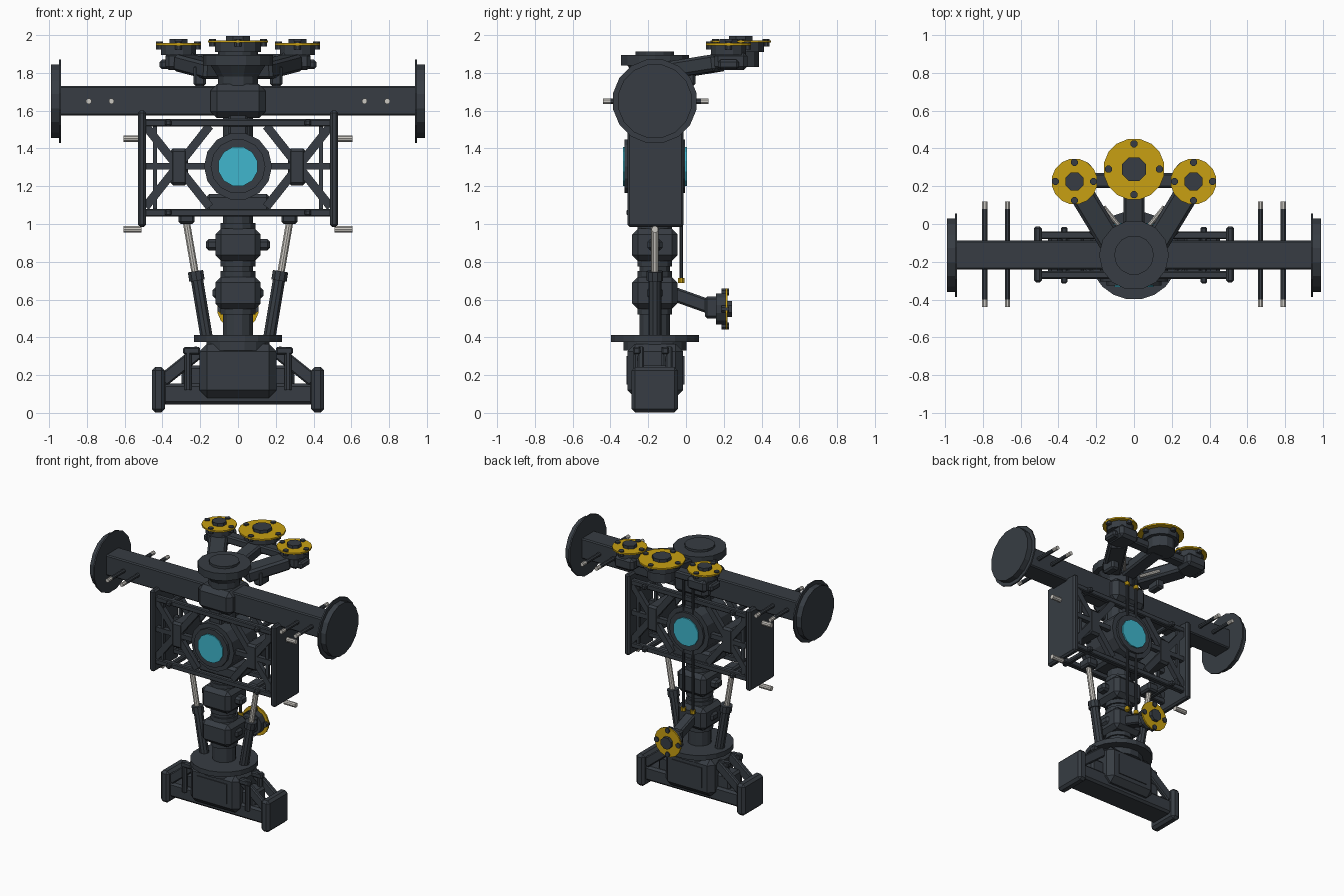
import bpy, bmesh, math
from mathutils import Vector, Matrix

if "Cube" in bpy.data.objects:
    bpy.data.objects.remove(bpy.data.objects["Cube"])


def material(name, rgb):
    m = bpy.data.materials.new(name)
    m.use_nodes = True
    m.diffuse_color = (*rgb, 1)
    m.node_tree.nodes["Principled BSDF"].inputs["Base Color"].default_value = (*rgb, 1)
    return m


DARK = material("dark steel", (0.038, 0.046, 0.056))
GOLD = material("gold", (0.58, 0.35, 0.006))
CYAN = material("cyan glass", (0.05, 0.47, 0.61))
PALE = material("pale metal", (0.6, 0.58, 0.54))
Y0 = -0.165  # depth of the main axis
SIDES = (("left", 1), ("right", -1))


def finish(name, bm, mat):
    me = bpy.data.meshes.new(name)
    bm.to_mesh(me)
    bm.free()
    me.materials.append(mat)
    ob = bpy.data.objects.new(name, me)
    bpy.context.collection.objects.link(ob)
    return ob


def placed_cube(name, matrix, bevel, mat):
    bm = bmesh.new()
    bmesh.ops.create_cube(bm, size=1, matrix=matrix)
    if bevel:
        bmesh.ops.bevel(bm, geom=bm.edges[:], offset=bevel, segments=1, affect='EDGES')
    return finish(name, bm, mat)


def box(name, x, y, z, bevel=0.0, mat=DARK):
    """Box from (low, high) ranges."""
    mid = [(a + b) / 2 for a, b in (x, y, z)]
    size = [abs(b - a) for a, b in (x, y, z)]
    return placed_cube(name, Matrix.Translation(mid) @ Matrix.Diagonal((*size, 1)), bevel, mat)


def span(p, q):
    p, q = Vector(p), Vector(q)
    rot = (q - p).to_track_quat('Z', 'Y').to_matrix().to_4x4()
    return Matrix.Translation((p + q) / 2) @ rot, (q - p).length


def bar(name, p, q, wide, tall, bevel=0.0, mat=DARK):
    m, length = span(p, q)
    return placed_cube(name, m @ Matrix.Diagonal((wide, tall, length, 1)), bevel, mat)


def rod(name, p, q, r, sides=12, mat=DARK, r2=None):
    m, length = span(p, q)
    bm = bmesh.new()
    bmesh.ops.create_cone(bm, cap_ends=True, segments=sides, radius1=r,
                          radius2=r if r2 is None else r2, depth=length,
                          matrix=m @ Matrix.Rotation(math.pi / sides, 4, 'Z'))
    return finish(name, bm, mat)


def upright(name, z0, z1, r, sides=12, r2=None):
    return rod(name, (0, Y0, z0), (0, Y0, z1), r, sides, r2=r2)


def flange(name, center, axis, r):
    """Gold bolted plate with a dark hub behind and a nub in front."""
    c, a = Vector(center), Vector(axis)
    u = a.orthogonal().normalized()
    rod(name + "_hub", c - a * 0.05, c, r * 0.78, 12)
    rod(name + "_plate", c, c + a * 0.012, r, 16, GOLD)
    rod(name + "_nub", c + a * 0.01, c + a * 0.035, r * 0.42, 8)
    for i in range(4):
        off = Matrix.Rotation(math.radians(45 + 90 * i), 3, a) @ u * r * 0.87
        off = off * 0.95
        rod(f"{name}_bolt_{i}", c + off - a * 0.02, c + off + a * 0.02, 0.02, 8)


# Cross beam and its end discs
box("cross_beam", (-0.95, 0.95), (Y0 - 0.077, Y0 + 0.077), (1.575, 1.73), 0.008)
box("beam_hub", (-0.145, 0.145), (-0.3, -0.03), (1.56, 1.74), 0.035)
for side, s in SIDES:
    for label, x0, x1, r in (("rim", 0.937, 0.948, 0.225), ("disc", 0.945, 0.99, 0.198)):
        rod(f"{side}_end_{label}", (s * x0, Y0, 1.65), (s * x1, Y0, 1.65), r, 16)
    for i, x in enumerate((0.67, 0.79)):
        rod(f"{side}_cross_rod_{i}", (s * x, -0.40, 1.65), (s * x, 0.08, 1.65), 0.015, 8)
        for y0, y1 in ((-0.44, -0.395), (0.075, 0.12)):
            rod(f"{side}_rod_tip_{i}", (s * x, y0, 1.65), (s * x, y1, 1.65), 0.015, 8, PALE)

# Spine column and head cap
upright("spine", 0.38, 1.8, 0.083)
upright("head_neck", 1.72, 1.79, 0.11)
upright("head_flare", 1.78, 1.84, 0.11, r2=0.15)
upright("head_cap", 1.84, 1.895, 0.185, 14)
upright("head_lid", 1.89, 1.912, 0.105, 14)
for i, z in enumerate((0.805, 0.55)):
    box(f"vertebra_{i}", (-0.12, 0.12), (-0.285, -0.045), (z, z + 0.17), 0.03)
    box(f"vertebra_wing_{i}", (-0.17, 0.17) if i == 0 else (-0.135, 0.135),
        (Y0 - 0.04, Y0 + 0.04), (z + 0.055, z + 0.115), 0.015)
    upright(f"vertebra_ring_{i}", z - 0.03, z + 0.2, 0.095)
box("waist_block", (-0.17, 0.17), (-0.25, -0.06), (1.06, 1.16), 0.02)

# Round core with a window on both faces
rod("core", (0, -0.305, 1.305), (0, -0.02, 1.305), 0.18, 14)
rod("core_ring", (0, -0.325, 1.305), (0, -0.004, 1.305), 0.145, 14)
rod("core_window", (0, -0.334, 1.305), (0, 0.005, 1.305), 0.107, 12, CYAN)
box("core_neck", (-0.05, 0.05), (-0.28, -0.05), (1.42, 1.6), 0.01)

# Truss frames, side panels and pegs
for face, y in (("front", -0.27), ("back", -0.06)):
    for z in (1.06, 1.535):
        bar(f"{face}_rail", (-0.5, y, z), (0.5, y, z), 0.04, 0.04, 0.006)
    bar(f"{face}_mid_rail", (-0.5, y, 1.305), (0.5, y, 1.305), 0.035, 0.035)
    for side, s in SIDES:
        for za, zb in ((1.52, 1.09), (1.09, 1.52)):
            bar(f"{side}_{face}_brace", (s * 0.49, y, za), (s * 0.15, y, zb), 0.035, 0.045)
        bar(f"{side}_{face}_post", (s * 0.44, y, 1.05), (s * 0.44, y, 1.54), 0.022, 0.022)
for side, s in SIDES:
    box(f"{side}_panel", (s * 0.487, s * 0.53), (-0.31, -0.012), (0.985, 1.6), 0.012)
    box(f"{side}_truss_block", (s * 0.265, s * 0.36), (-0.29, -0.04), (1.205, 1.4), 0.015)
    for z in (1.06, 1.535):
        bar(f"{side}_tie", (s * 0.37, -0.315, z), (s * 0.37, -0.015, z), 0.035, 0.035, 0.008)
    for z in (0.972, 1.452):
        rod(f"{side}_peg", (s * 0.51, Y0, z), (s * 0.605, Y0, z), 0.018, 10, PALE)

    # Hydraulic struts
    box(f"{side}_strut_mount", (s * 0.23, s * 0.315), (-0.22, -0.11), (1.0, 1.065), 0.012)
    rod(f"{side}_piston", (s * 0.275, Y0, 1.02), (s * 0.22, Y0, 0.7), 0.02, 10, PALE)
    rod(f"{side}_strut_sleeve", (s * 0.223, Y0, 0.74), (s * 0.163, Y0, 0.38), 0.034, 10)
    rod(f"{side}_strut_collar", (s * 0.225, Y0, 0.75), (s * 0.217, Y0, 0.7), 0.043, 10)

    # Upper side arms
    bar(f"{side}_arm", (s * 0.12, -0.1, 1.81), (s * 0.29, 0.18, 1.855), 0.13, 0.09, 0.015)
    box(f"{side}_arm_foot", (s * 0.17, s * 0.235), (-0.06, 0.05), (1.73, 1.84), 0.012)
    box(f"{side}_arm_head", (s * 0.225, s * 0.385), (0.15, 0.325), (1.815, 1.91), 0.02)
    box(f"{side}_arm_wing", (s * 0.36, s * 0.415), (0.17, 0.28), (1.82, 1.87), 0.012)
    flange(f"{side}_top_flange", (s * 0.315, 0.225, 1.945), (0, 0, 1), 0.122)
    rod(f"{side}_arm_piston", (s * 0.07, -0.02, 1.8), (s * 0.16, 0.09, 1.83), 0.012, 8, PALE)

    # Cables up the back with clamps
    rod(f"{side}_cable", (s * 0.04, -0.025, 0.69), (s * 0.04, -0.025, 1.76), 0.011, 8)
    for z in (0.7, 1.7):
        rod(f"{side}_cable_clamp", (s * 0.04, -0.025, z - 0.013),
            (s * 0.04, -0.025, z + 0.013), 0.019, 8, GOLD)

# Middle top arm
bar("middle_arm", (0, -0.1, 1.82), (0, 0.26, 1.87), 0.11, 0.08, 0.012)
box("arm_link", (-0.25, 0.25), (0.19, 0.27), (1.84, 1.9), 0.01)
rod("middle_arm_head", (0, 0.29, 1.83), (0, 0.29, 1.92), 0.1, 12)
flange("middle_top_flange", (0, 0.29, 1.96), (0, 0, 1), 0.163)

# Lower rear arm
bar("rear_arm", (0, -0.08, 0.635), (0, 0.13, 0.56), 0.08, 0.075, 0.01)
box("rear_arm_head", (-0.055, 0.055), (0.1, 0.17), (0.5, 0.615), 0.012)
flange("rear_flange", (0, 0.208, 0.55), (0, 1, 0), 0.11)

# Base turntable, body and feet
upright("turntable", 0.375, 0.412, 0.236, 20)
upright("turntable_stem", 0.33, 0.38, 0.17, 16)
box("base_body", (-0.205, 0.205), (-0.31, -0.015), (0.08, 0.365), 0.04)
for y in (-0.313, -0.012):
    box("base_hatch", (-0.125, 0.125), (y - 0.003, y + 0.003), (0.15, 0.3), 0)
box("foot_beam", (-0.4, 0.4), (-0.26, -0.07), (0.045, 0.155), 0.015)
for side, s in SIDES:
    box(f"{side}_foot", (s * 0.387, s * 0.456), (-0.288, -0.042), (0.003, 0.242), 0.018)
    box(f"{side}_base_lug", (s * 0.18, s * 0.3), (-0.24, -0.09), (0.1, 0.25), 0.015)
    for y in (-0.24, -0.09):
        bar(f"{side}_foot_brace", (s * 0.2, y, 0.33), (s * 0.4, y, 0.17), 0.035, 0.07, 0.008)
        rod(f"{side}_base_pin", (s * 0.265, y - 0.02, 0.12), (s * 0.265, y - 0.02, 0.35), 0.02, 8)
        box(f"{side}_pin_cap", (s * 0.2, s * 0.29), (y - 0.04, y), (0.31, 0.35), 0.008)
